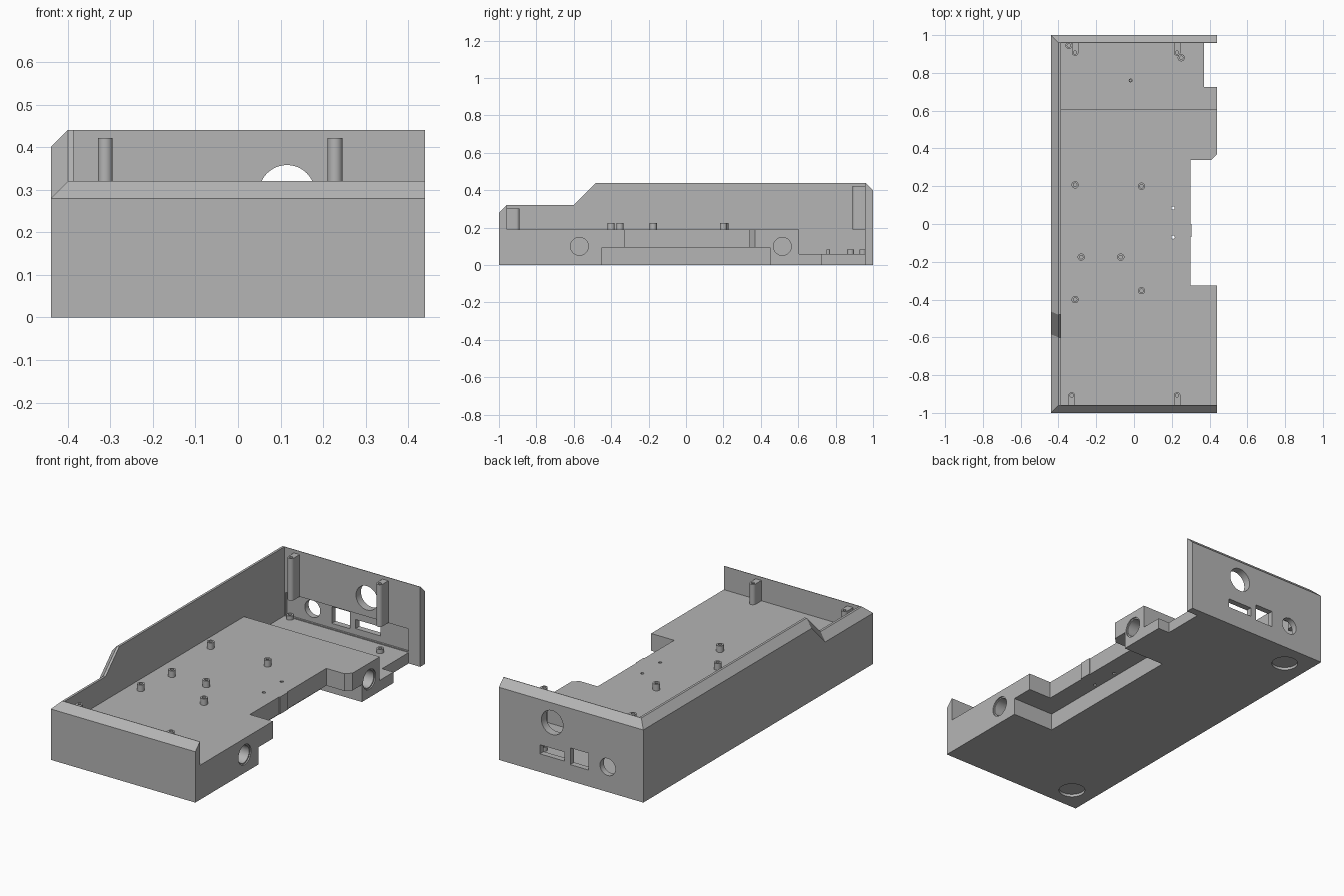
import bpy, bmesh
from math import cos, sin, pi, radians

cube = bpy.data.objects.get("Cube")
if cube:
    bpy.data.objects.remove(cube, do_unlink=True)

grey = bpy.data.materials.new("matte grey")
grey.use_nodes = True
grey.diffuse_color = (0.46, 0.46, 0.46, 1)
for node in grey.node_tree.nodes:
    if node.type == 'BSDF_PRINCIPLED':
        node.inputs["Base Color"].default_value = grey.diffuse_color


def prism(name, pts, axis, lo, hi, bevel=None):
    """Extrude a 2D outline along an axis; optionally chamfer chosen edges."""
    place = {'x': lambda a, b, t: (t, a, b),
             'y': lambda a, b, t: (a, t, b),
             'z': lambda a, b, t: (a, b, t)}[axis]
    bm = bmesh.new()
    ends = [[bm.verts.new(place(a, b, t)) for a, b in pts] for t in (lo, hi)]
    for ring in ends:
        bm.faces.new(ring)
    n = len(pts)
    for i in range(n):
        j = (i + 1) % n
        bm.faces.new((ends[0][i], ends[0][j], ends[1][j], ends[1][i]))
    bmesh.ops.recalc_face_normals(bm, faces=bm.faces)
    if bevel:
        size, rule = bevel
        bmesh.ops.bevel(bm, geom=[e for e in bm.edges if rule(e)], offset=size,
                        segments=1, affect='EDGES', profile=0.5)
    mesh = bpy.data.meshes.new(name)
    bm.to_mesh(mesh)
    bm.free()
    mesh.materials.append(grey)
    obj = bpy.data.objects.new(name, mesh)
    bpy.context.collection.objects.link(obj)
    return obj


def rect(a0, a1, b0, b1):
    return [(a0, b0), (a1, b0), (a1, b1), (a0, b1)]


def circle(a, b, r, n=32):
    return [(a + r * cos(2 * pi * i / n), b + r * sin(2 * pi * i / n)) for i in range(n)]


def cut(obj, pts, axis, lo, hi):
    """Subtract an extruded outline from an object."""
    cutter = prism("cutter", pts, axis, lo, hi)
    cutter.hide_render = True
    mod = obj.modifiers.new("cut", 'BOOLEAN')
    mod.operation, mod.solver, mod.object = 'DIFFERENCE', 'EXACT', cutter
    bpy.context.view_layer.objects.active = obj
    bpy.ops.object.modifier_apply(modifier=mod.name)
    bpy.data.objects.remove(cutter, do_unlink=True)


def smooth(obj):
    bpy.ops.object.select_all(action='DESELECT')
    obj.select_set(True)
    bpy.context.view_layer.objects.active = obj
    bpy.ops.object.shade_smooth_by_angle(angle=radians(30))


# Outer block, chamfered along the front, back and closed side of the rim
W = 0.44


def rim(e):
    a, b = (v.co for v in e.verts)
    if min(a.z, b.z) < 0.1:
        return False
    closed_side = max(a.x, b.x) < -W + 0.01
    end = abs(a.y) > 0.99 and abs(b.y) > 0.99
    return closed_side or end


side = [(-1, 0), (1, 0), (1, 0.44), (-0.48, 0.44), (-0.6, 0.32), (-1, 0.32)]
body = prism("case_body", side, 'x', -W, W, (0.04, rim))

# Open interior with a raised deck and a low rear floor
deck, low = 0.19, 0.06
cut(body, [(-0.957, deck), (0.605, deck), (0.605, low), (0.957, low),
           (0.957, 1), (-0.957, 1)], 'x', -0.387, 1)

# Side notches, underside pocket and rear wall recess
cut(body, [(0.3, -0.325), (1, -0.325), (1, 0.37), (W, 0.37), (0.41, 0.34), (0.3, 0.34)],
    'z', -1, 1)
cut(body, rect(0.185, 1, -0.45, 0.45), 'z', -1, 0.095)
cut(body, rect(0.37, 1, 0.725, 0.957), 'z', -1, 1)
cut(body, rect(-0.38, 0.37, 0.065, deck), 'y', 0.9, 0.967)

# Rear sockets
for outline in (circle(0.115, 0.292, 0.066, 48), circle(-0.223, 0.138, 0.047),
                rect(0.04, 0.19, 0.1, 0.15), rect(-0.105, 0.005, 0.09, 0.182)):
    cut(body, outline, 'y', 0.9, 1.1)

# Round bores in the open side, with a shallow wider mouth
for y in (-0.57, 0.515):
    cut(body, circle(y, 0.1, 0.048), 'x', 0.33, 1)
    cut(body, circle(y, 0.1, 0.055), 'x', 0.433, 1)

# Foot recesses and pin holes
for y in (-0.867, 0.867):
    cut(body, circle(-0.303, y, 0.068), 'z', -1, 0.015)
for y in (-0.07, 0.085):
    cut(body, circle(0.207, y, 0.009, 12), 'z', 0.05, 1)
smooth(body)

# Small tab on the notch wall
prism("notch_tab", rect(0.29, 0.305, -0.07, 0), 'z', 0.095, deck)


# Hollow standoffs on both floors
def standoff(x, y, base, top, r):
    obj = prism("standoff", circle(x, y, r, 24), 'z', base - 0.005, top)
    cut(obj, circle(x, y, r * 0.5, 16), 'z', base + 0.004, 1)
    smooth(obj)


for x, y in ((-0.312, 0.207), (0.04, 0.2), (-0.28, -0.175), (-0.07, -0.175),
             (0.04, -0.353), (-0.312, -0.4)):
    standoff(x, y, deck, 0.226, 0.019)
for x, y, r in ((-0.345, 0.945, 0.018), (0.25, 0.88, 0.019), (-0.018, 0.76, 0.01)):
    standoff(x, y, low, 0.082, r)


# Screw posts with a rounded inner face, joined to the end walls
def post(name, x, end, top):
    r, yc = 0.0175, end * 0.908
    arc = [(x + r * cos(pi * i / 12), yc - end * r * sin(pi * i / 12)) for i in range(13)]
    outline = arc + [(x - r, end * 0.96), (x + r, end * 0.96)]
    obj = prism(name, outline, 'z', deck, top)
    cut(obj, circle(x, yc, 0.009, 16), 'z', top - 0.06, 1)
    smooth(obj)


for x in (-0.312, 0.228):
    post("rear_post", x, 1, 0.422)
for x in (-0.33, 0.228):
    post("front_post", x, -1, 0.302)
